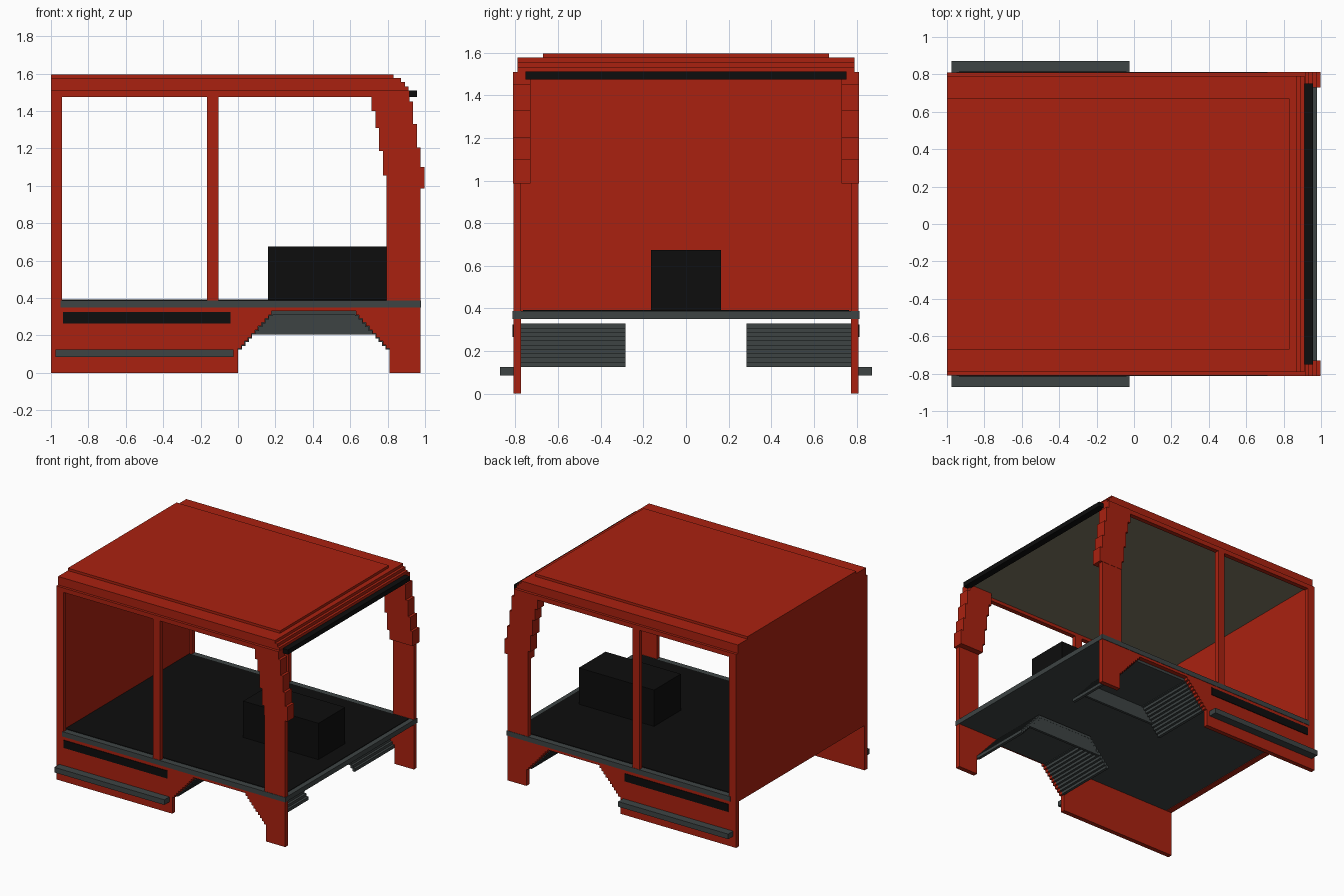
import bpy, bmesh

if "Cube" in bpy.data.objects:
    bpy.data.objects.remove(bpy.data.objects["Cube"])


def material(name, rgb):
    m = bpy.data.materials.new(name)
    m.diffuse_color = (*rgb, 1.0)
    m.use_nodes = True
    m.node_tree.nodes["Principled BSDF"].inputs["Base Color"].default_value = m.diffuse_color
    return m


RED = material("red paint", (0.40, 0.0155, 0.005))
GREY = material("grey trim", (0.047, 0.057, 0.057))
BLACK = material("black", (0.004, 0.004, 0.004))
LINER = material("headliner beige", (0.21, 0.19, 0.125))


def finish(name, bm, mat):
    bmesh.ops.recalc_face_normals(bm, faces=bm.faces)
    me = bpy.data.meshes.new(name)
    bm.to_mesh(me)
    bm.free()
    me.materials.append(mat)
    ob = bpy.data.objects.new(name, me)
    bpy.context.collection.objects.link(ob)
    return ob


def boxes(name, mat, *ranges):
    """One object from boxes given as (x0, x1, y0, y1, z0, z1)."""
    bm = bmesh.new()
    for x0, x1, y0, y1, z0, z1 in ranges:
        vs = bmesh.ops.create_cube(bm, size=1)["verts"]
        for v in vs:
            v.co = (x1 if v.co.x > 0 else x0,
                    y1 if v.co.y > 0 else y0,
                    z1 if v.co.z > 0 else z0)
    return finish(name, bm, mat)


def profile(name, mat, pts, y0, y1):
    """Extrude an x-z outline along y."""
    bm = bmesh.new()
    face = bm.faces.new([bm.verts.new((x, y0, z)) for x, z in pts])
    ext = bmesh.ops.extrude_face_region(bm, geom=[face])["geom"]
    for v in ext:
        if isinstance(v, bmesh.types.BMVert):
            v.co.y = y1
    return finish(name, bm, mat)


def span(s, a, b):
    """y range on side s (-1 or 1), sorted."""
    return tuple(sorted((s * a, s * b)))


# Stepped wheel arch: left half of the outline, mirrored about its centre
N, DX, DZ, MID = 10, 0.018, 0.02, 0.405
left = [(0.0, 0.0)]
for i in range(N):
    left += [(DX * i, 0.13 + DZ * i), (DX * (i + 1), 0.13 + DZ * i)]
left.append((DX * N, 0.33))
right = [(2 * MID - x, z) for x, z in reversed(left)]
side_outline = [(-1, 0)] + left + right + [(0.975, 0), (0.975, 0.355), (-1, 0.355)]

# Leaning stack of blocks for the windscreen pillar: x0, z0, z1
stack = [(0.715, 1.40, 1.51), (0.735, 1.31, 1.45), (0.755, 1.185, 1.33),
         (0.775, 1.055, 1.205), (0.795, 0.985, 1.10)]

for s, side in ((-1, "left"), (1, "right")):
    y = span(s, 0.775, 0.81)
    # Lower body side with wheel arch
    profile(f"{side}_lower_side", RED, side_outline, *y)
    # Door frame: rear pillar, centre pillar, front pillar, top rail
    boxes(f"{side}_rear_pillar", RED, (-1, -0.94, *y, 0.35, 1.51))
    boxes(f"{side}_centre_pillar", RED, (-0.165, -0.105, *y, 0.385, 1.48))
    boxes(f"{side}_front_pillar", RED, (0.795, 0.975, *y, 0.385, 1.0))
    boxes(f"{side}_top_rail", RED, (-1, 0.91, *y, 1.475, 1.51))
    boxes(f"{side}_windscreen_pillar", RED,
          *[(x, x + 0.201, *span(s, 0.73, 0.812), z0, z1) for x, z0, z1 in stack])
    # Side step and dark trim strip
    boxes(f"{side}_side_step", GREY, (-0.975, -0.025, *span(s, 0.805, 0.872), 0.085, 0.125))
    boxes(f"{side}_trim_strip", BLACK, (-0.935, -0.04, *span(s, 0.808, 0.815), 0.265, 0.325))
    # Wheel housing: slatted slopes, top plate and inner wall
    slats = [(0.18, 0.63, *span(s, 0.285, 0.775), 0.31, 0.33)]
    for i in range(N):
        x0, x1 = DX * i, DX * i + 0.022
        z0 = 0.125 + DZ * i
        for a, b in ((x0, x1), (2 * MID - x1, 2 * MID - x0)):
            slats.append((a, b, *span(s, 0.285, 0.775), z0, z0 + 0.024))
    boxes(f"{side}_wheel_housing", GREY, *slats)
    profile(f"{side}_wheel_housing_wall", GREY,
            [(0.075, 0.205), (0.185, 0.328), (0.625, 0.328), (0.735, 0.205)],
            *span(s, 0.286, 0.305))

# Floor, mat and engine cover
boxes("floor", GREY, (-0.95, 0.978, -0.813, 0.813, 0.35, 0.388))
boxes("floor_mat", BLACK, (-0.955, 0.94, -0.765, 0.765, 0.38, 0.392))
boxes("engine_cover", BLACK, (0.16, 0.81, -0.165, 0.165, 0.385, 0.675))

# Rear wall
boxes("rear_wall", RED, (-1, -0.955, -0.81, 0.81, 0.35, 1.51))

# Stepped roof, ceiling lining and sun visor
boxes("roof", RED,
      (-1, 0.912, -0.79, 0.79, 1.508, 1.532),
      (-1, 0.892, -0.79, 0.79, 1.53, 1.555),
      (-1, 0.872, -0.79, 0.79, 1.55, 1.576),
      (-1, 0.832, -0.67, 0.67, 1.57, 1.595))
boxes("headliner", LINER, (-0.955, 0.905, -0.775, 0.775, 1.5, 1.509))
boxes("sun_visor", BLACK, (0.905, 0.957, -0.752, 0.752, 1.475, 1.511))
